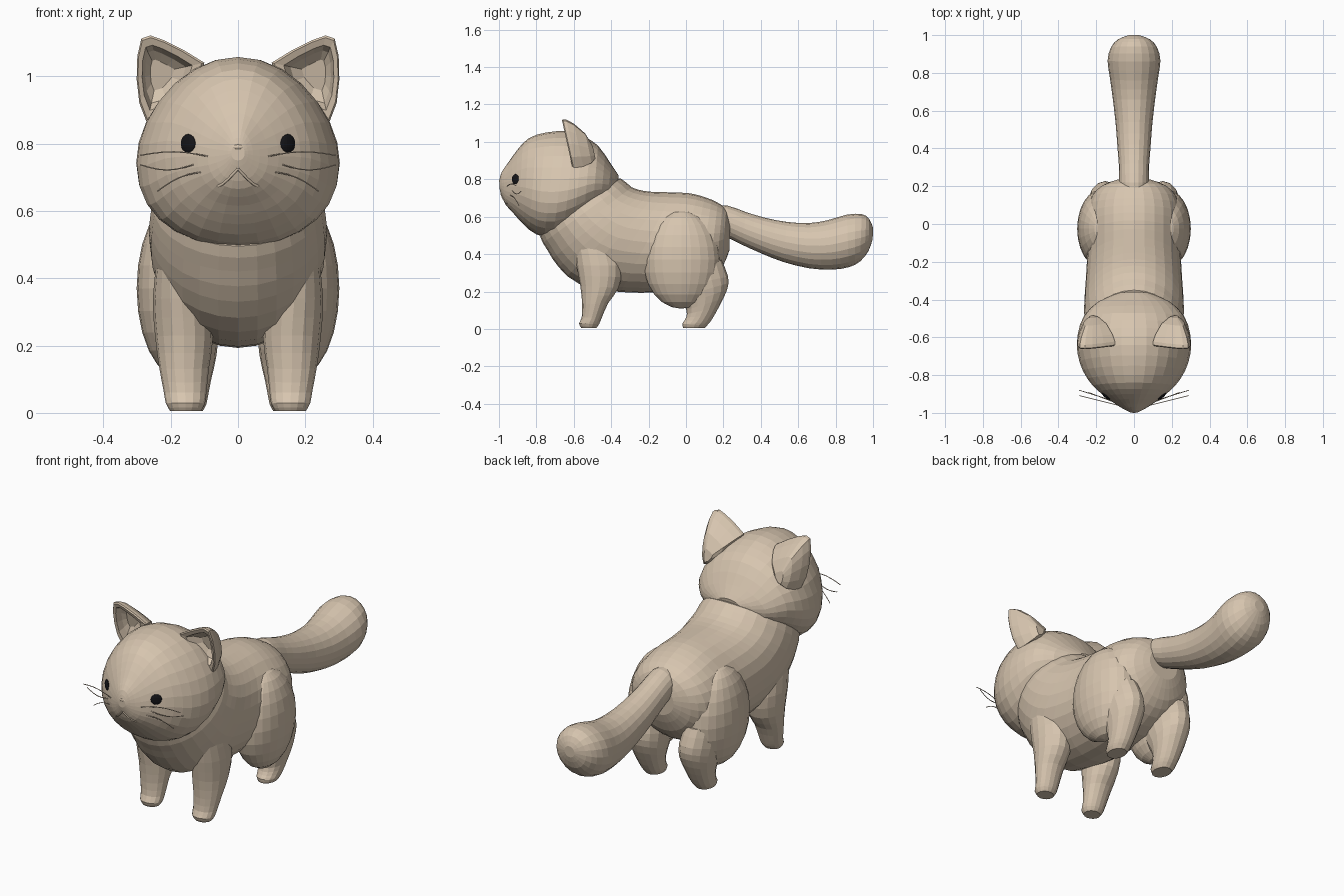
import bpy, bmesh, math
from mathutils import Vector
from mathutils.bvhtree import BVHTree

if "Cube" in bpy.data.objects:
    bpy.data.objects.remove(bpy.data.objects["Cube"])


def material(name, rgb):
    m = bpy.data.materials.new(name)
    m.diffuse_color = (*rgb, 1)
    m.use_nodes = True
    m.node_tree.nodes["Principled BSDF"].inputs["Base Color"].default_value = m.diffuse_color
    return m


FUR = material("tan fur", (0.68, 0.56, 0.43))
BLACK = material("black eye", (0.008, 0.008, 0.01))


def add_mesh(name, bm, mat):
    bmesh.ops.recalc_face_normals(bm, faces=bm.faces)
    me = bpy.data.meshes.new(name)
    bm.to_mesh(me)
    me.materials.append(mat)
    ob = bpy.data.objects.new(name, me)
    bpy.context.collection.objects.link(ob)
    return ob


def bridge(rings):
    """Skin closed rings of points and cap both ends."""
    bm = bmesh.new()
    rows = [[bm.verts.new(p) for p in r] for r in rings]
    n = len(rows[0])
    for a, b in zip(rows, rows[1:]):
        for i in range(n):
            j = (i + 1) % n
            bm.faces.new((a[i], a[j], b[j], b[i]))
    bm.faces.new(rows[0])
    bm.faces.new(rows[-1])
    return bm


def smooth_rows(rows, steps):
    """Catmull-Rom interpolation between ring descriptions."""
    rows = [Vector(r) for r in rows]
    out = []
    for i in range(len(rows) - 1):
        p0, p1 = rows[max(i - 1, 0)], rows[i]
        p2, p3 = rows[i + 1], rows[min(i + 2, len(rows) - 1)]
        for k in range(steps):
            t = k / steps
            out.append(p1 + (p2 - p0) * (t / 2)
                       + (p0 * 2 - p1 * 5 + p2 * 4 - p3) * (t * t / 2)
                       + (p1 * 3 - p0 - p2 * 3 + p3) * (t ** 3 / 2))
    return out + [rows[-1]]


def loft(name, rows, sides=28, steps=2, drop=0.0, s=1):
    """Rows: top y, top z, bottom y, bottom z, half width, centre x."""
    rings = []
    for ty, tz, by, bz, rx, cx in smooth_rows(rows, steps):
        ring = []
        for i in range(sides):
            a = 2 * math.pi * i / sides
            v = math.sin(a) - drop * math.cos(a) ** 2
            ring.append((s * (cx + rx * math.cos(a)),
                         (ty + by) / 2 + v * (ty - by) / 2,
                         (tz + bz) / 2 + v * (tz - bz) / 2))
        rings.append(ring)
    return add_mesh(name, bridge(rings), FUR)


# Head
head = loft("head", [
    (-.997, .80, -.997, .75, .02, 0), (-.985, .84, -.985, .71, .045, 0),
    (-.95, .89, -.965, .665, .09, 0), (-.90, .96, -.92, .615, .155, 0),
    (-.84, 1.02, -.87, .56, .217, 0), (-.75, 1.05, -.80, .505, .27, 0),
    (-.64, 1.057, -.71, .495, .30, 0), (-.55, 1.03, -.60, .55, .297, 0),
    (-.47, .98, -.50, .63, .265, 0), (-.40, .88, -.42, .69, .19, 0),
    (-.36, .82, -.37, .75, .08, 0)], drop=.15)

# Body, with tilted rings at the neck
loft("body", [
    (-.42, .79, -.75, .54, .20, 0), (-.35, .805, -.78, .495, .245, 0),
    (-.29, .757, -.74, .42, .26, 0), (-.22, .737, -.68, .33, .264, 0),
    (-.15, .732, -.57, .24, .26, 0), (-.07, .73, -.35, .197, .25, 0),
    (.02, .725, -.15, .195, .25, 0), (.10, .705, 0, .20, .25, 0),
    (.17, .675, .12, .25, .225, 0), (.215, .64, .19, .32, .17, 0),
    (.237, .58, .232, .42, .09, 0)])

# Tail
loft("tail", [
    (.13, .66, .15, .52, .07, 0), (.22, .66, .23, .485, .078, 0),
    (.32, .625, .30, .45, .08, 0), (.42, .595, .40, .405, .088, 0),
    (.54, .572, .52, .358, .097, 0), (.66, .566, .66, .324, .112, 0),
    (.76, .582, .78, .317, .127, 0), (.86, .611, .87, .33, .14, 0),
    (.94, .614, .93, .36, .122, 0), (.98, .588, .975, .415, .085, 0),
    (1.0, .54, .998, .48, .03, 0)], sides=20)


def ellipsoid(name, centre, radii, mat, turn=0, seg=24):
    bm = bmesh.new()
    bmesh.ops.create_uvsphere(bm, u_segments=seg, v_segments=seg // 2, radius=1)
    bmesh.ops.scale(bm, vec=radii, verts=bm.verts)
    ob = add_mesh(name, bm, mat)
    ob.location = centre
    ob.rotation_euler.z = turn
    return ob


# Point on the face seen from the front
face_bm = bmesh.new()
face_bm.from_mesh(head.data)
face_tree = BVHTree.FromBMesh(face_bm)


def on_face(x, z):
    return face_tree.ray_cast(Vector((x, -2, z)), Vector((0, 1, 0)))[0]


EAR = [(.10, 1.04), (.16, 1.077), (.22, 1.107), (.26, 1.121), (.287, 1.112),
       (.299, 1.06), (.301, .99), (.293, .92), (.27, .86), (.20, .88), (.12, .97)]


def ear_ring(s, scale, centre, dy):
    ring = []
    for x, z in EAR:
        x = centre[0] + (x - centre[0]) * scale
        z = centre[1] + (z - centre[1]) * scale
        ring.append((s * x, -.66 + (1.12 - z) * .22 + dy, z))
    return ring


for s, side in ((1, "left"), (-1, "right")):
    # Ear: closed back, thick rim, hollow front
    mid, base = (.238, 1.01), (.215, .93)
    add_mesh(side + "_ear", bridge([
        ear_ring(s, .25, base, .13), ear_ring(s, .6, base, .105),
        ear_ring(s, .88, base, .055), ear_ring(s, .99, base, .02),
        ear_ring(s, 1, base, .002), ear_ring(s, .94, mid, -.004),
        ear_ring(s, .74, mid, 0), ear_ring(s, .6, mid, .035),
        ear_ring(s, .35, mid, .055)]), FUR)

    # Front leg
    loft(side + "_front_leg", [
        (-.60, .46, -.38, .46, .06, .18), (-.585, .34, -.34, .34, .085, .168),
        (-.565, .23, -.36, .22, .086, .16), (-.555, .13, -.415, .14, .074, .16),
        (-.558, .06, -.45, .06, .063, .157), (-.572, .03, -.465, .025, .058, .156),
        (-.56, .005, -.48, .005, .045, .156)], sides=16, s=s)

    # Thigh and hind leg
    ellipsoid(side + "_thigh", (s * .178, -.025, .37), (.123, .205, .262), FUR)
    loft(side + "_hind_leg", [
        (-.06, .36, .19, .37, .085, .165), (-.06, .22, .225, .28, .095, .155),
        (-.01, .13, .22, .21, .086, .15), (.005, .08, .175, .115, .07, .15),
        (-.008, .045, .135, .045, .06, .15), (-.02, .028, .112, .018, .055, .15),
        (-.015, .005, .10, .005, .045, .15)], sides=16, s=s)

    # Eye, lying on the face
    p = on_face(s * .148, .80)
    ellipsoid(side + "_eye", p, (.028, .009, .028), BLACK, turn=s * .7, seg=16)

# Nose
ellipsoid("nose", (0, -.992, .79), (.021, .008, .009), FUR, seg=12)


def strands(name, paths, radius):
    """Thin tubes through the given points."""
    cu = bpy.data.curves.new(name, 'CURVE')
    cu.dimensions = '3D'
    cu.bevel_depth = radius
    cu.bevel_resolution = 1
    for path in paths:
        sp = cu.splines.new('POLY')
        sp.points.add(len(path) - 1)
        for q, p in zip(sp.points, path):
            q.co = (*p, 1)
    tmp = bpy.data.objects.new(name + "_curve", cu)
    bpy.context.collection.objects.link(tmp)
    dg = bpy.context.evaluated_depsgraph_get()
    me = bpy.data.meshes.new_from_object(tmp.evaluated_get(dg))
    bpy.data.objects.remove(tmp)
    me.materials.clear()
    me.materials.append(FUR)
    bpy.context.collection.objects.link(bpy.data.objects.new(name, me))


# Mouth line and whiskers, mirrored
mouth, whiskers = [], []
for s in (1, -1):
    mouth.append([on_face(s * x, z) for x, z in
                  ((0, .725), (.012, .712), (.028, .695), (.045, .68), (.06, .672))])
    for x0, z0, x1, z1, bow in ((.09, .762, .29, .765, .012),
                                (.13, .738, .29, .737, -.016),
                                (.11, .715, .24, .658, .012)):
        root = on_face(s * x0, z0)
        tip = Vector((s * x1, root.y + .05, z1))
        whiskers.append([root.lerp(tip, t / 6) + Vector((0, 0, bow * math.sin(math.pi * t / 6)))
                         for t in range(7)])
strands("mouth", mouth, .004)
strands("whiskers", whiskers, .002)
face_bm.free()
